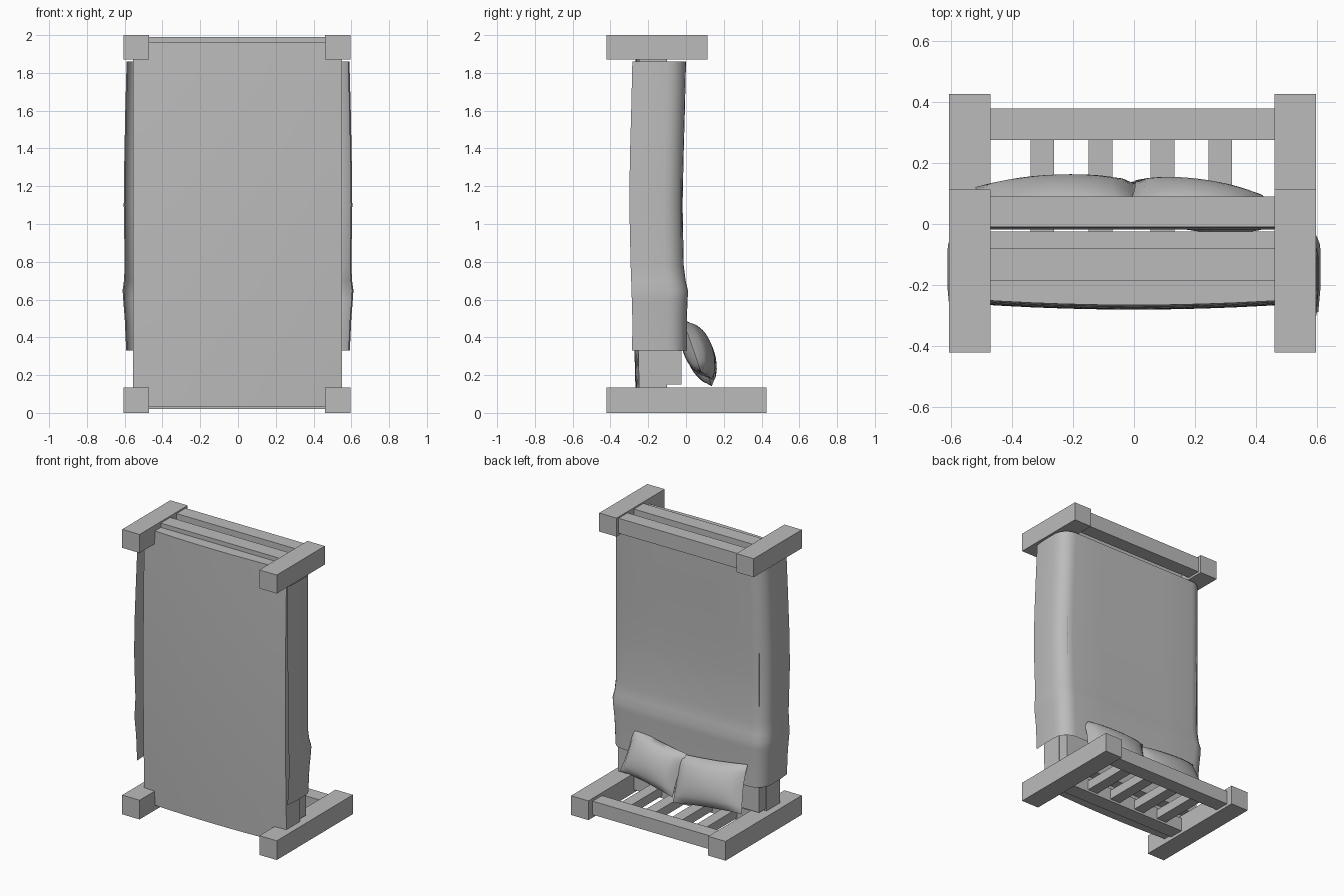
import bpy, bmesh, math
from mathutils import Matrix, Vector

cube = bpy.data.objects.get("Cube")
if cube:
    bpy.data.objects.remove(cube, do_unlink=True)

gray = bpy.data.materials.new("plain gray")
gray.use_nodes = True
GRAY = (0.5, 0.5, 0.5, 1)
gray.diffuse_color = GRAY
gray.node_tree.nodes["Principled BSDF"].inputs["Base Color"].default_value = GRAY


def finish(name, bm, smooth=None):
    bmesh.ops.recalc_face_normals(bm, faces=bm.faces)
    me = bpy.data.meshes.new(name)
    bm.to_mesh(me)
    bm.free()
    me.materials.append(gray)
    ob = bpy.data.objects.new(name, me)
    bpy.context.collection.objects.link(ob)
    if smooth:
        bpy.ops.object.select_all(action='DESELECT')
        ob.select_set(True)
        bpy.context.view_layer.objects.active = ob
        bpy.ops.object.shade_smooth_by_angle(angle=math.radians(smooth))
    return ob


def box_mesh(x, y, z):
    bm = bmesh.new()
    size = [b - a for a, b in (x, y, z)]
    mid = [(a + b) / 2 for a, b in (x, y, z)]
    bmesh.ops.create_cube(bm, size=1, matrix=Matrix.Translation(mid) @ Matrix.Diagonal((*size, 1)))
    return bm


def box(name, x, y, z):
    return finish(name, box_mesh(x, y, z))


def grid(bm, rows):
    """Skin a list of equally long rows of points."""
    vs = [[bm.verts.new(p) for p in row] for row in rows]
    for a, b in zip(vs, vs[1:]):
        for i in range(len(a) - 1):
            bm.faces.new((a[i], a[i + 1], b[i + 1], b[i]))


# Posts of both end boards
for side, x in (("right", (-0.605, -0.47)), ("left", (0.46, 0.595))):
    box("headboard_post_" + side, x, (-0.42, 0.425), (0, 0.135))
    box("footboard_post_" + side, x, (-0.42, 0.113), (1.87, 2))

# Rails between the posts
RAIL_X = (-0.48, 0.47)
box("headboard_top_rail", RAIL_X, (0.275, 0.378), (0.02, 0.115))
box("headboard_low_rail", RAIL_X, (-0.185, -0.08), (0.02, 0.115))
box("footboard_top_rail", RAIL_X, (-0.01, 0.09), (1.885, 1.99))
box("footboard_low_rail", RAIL_X, (-0.185, -0.08), (1.885, 1.99))

# Headboard slats
for i, x in enumerate((-0.30, -0.11, 0.093, 0.282)):
    box(f"headboard_slat_{i + 1}", (x - 0.039, x + 0.039), (-0.1, 0.29), (0.035, 0.1))

# Bed base with a gently bowed underside
bm = box_mesh((-0.555, 0.55), (-0.25, -0.1), (0.035, 1.96))
bmesh.ops.subdivide_edges(bm, edges=[e for e in bm.edges if abs(e.verts[0].co.y - e.verts[1].co.y) < 0.01],
                          cuts=9, use_grid_fill=True)
for v in bm.verts:
    if v.co.y < -0.2:
        v.co.y = -0.245 - 0.02 * (1 - (v.co.x / 0.55) ** 2) - 0.015 * (1 - ((v.co.z - 1) / 0.965) ** 2)
finish("bed_base", bm, 30)

# Mattress
box("mattress", (-0.55, 0.545), (-0.1, -0.025), (0.15, 1.86))

# Blanket: draped sheet; stations hold z, half width, top y, hem y
stations = [(0.33, 0.592, 0.004, -0.285), (0.5, 0.6, 0.004, -0.284), (0.6, 0.608, 0.009, -0.287),
            (0.65, 0.611, 0.01, -0.288), (0.7, 0.604, -0.002, -0.29), (0.78, 0.6, -0.012, -0.293),
            (1.1, 0.605, -0.018, -0.3), (1.35, 0.602, -0.013, -0.297), (1.6, 0.597, -0.006, -0.29),
            (1.86, 0.59, 0, -0.284)]
rows = []
for z, w, top, hem in stations:
    r = 0.1
    half = [(w - 0.008, hem), (w, -0.2)]
    for k in range(7):
        a = math.pi / 2 * k / 6
        half.append((w - r * (1 - math.cos(a)), top - r * (1 - math.sin(a))))
    half.append((0.25, top))
    profile = half + [(-x, y) for x, y in reversed(half)]
    rows.append([(x, y, z) for x, y in profile])
bm = bmesh.new()
grid(bm, rows)
finish("blanket", bm, 50)


# Pillows: two inflated panels meeting in a seam, pinched sides
def pillow(name, centre, length, height, lean, tilt, yaw):
    bm = bmesh.new()
    n = 12
    for face in (1, -1):
        rows = []
        for j in range(n + 1):
            v = 2 * j / n - 1
            row = []
            for i in range(n + 1):
                u = 2 * i / n - 1
                puff = ((1 - u ** 2) * (1 - v ** 2)) ** 0.5
                row.append((u * length / 2 * (1 - 0.05 * (1 - v * v)), face * 0.075 * puff,
                            v * height / 2 * (1 - 0.05 * (1 - u * u))))
            rows.append(row)
        grid(bm, rows)
    bmesh.ops.remove_doubles(bm, verts=bm.verts, dist=0.0005)
    turn = (Matrix.Rotation(math.radians(yaw), 4, 'Z') @ Matrix.Rotation(math.radians(lean), 4, 'X')
            @ Matrix.Rotation(math.radians(tilt), 4, 'Y'))
    bm.transform(Matrix.Translation(Vector(centre)) @ turn)
    finish(name, bm, 60)


pillow("pillow_right", (-0.24, 0.075, 0.31), 0.53, 0.32, 20, 6, 0)
pillow("pillow_left", (0.21, 0.062, 0.335), 0.46, 0.3, 20, -6, -6)
